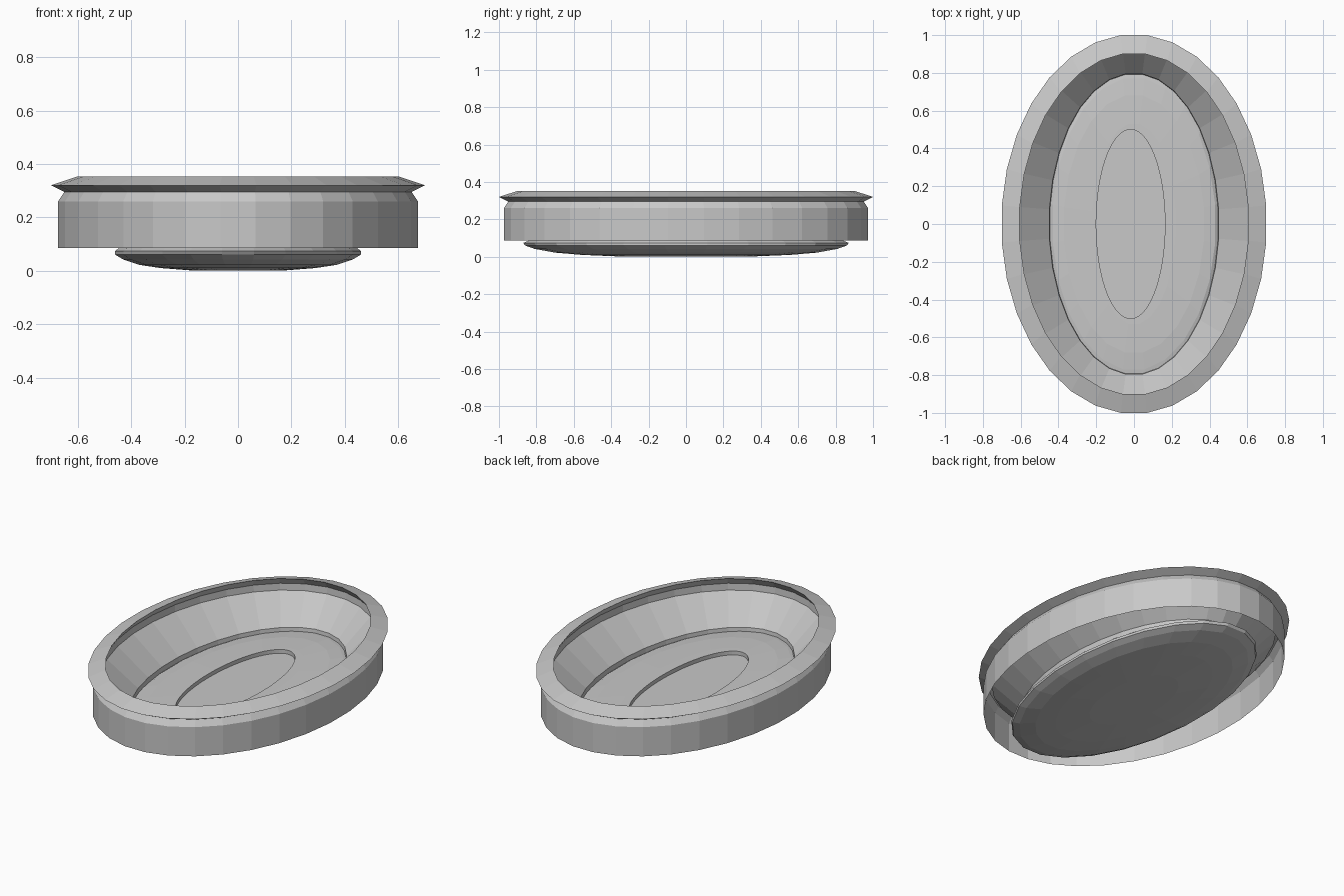
import bpy, bmesh, math

if "Cube" in bpy.data.objects:
    bpy.data.objects.remove(bpy.data.objects["Cube"])

grey = bpy.data.materials.new("light grey")
grey.diffuse_color = (0.58, 0.58, 0.58, 1)
grey.use_nodes = True
grey.node_tree.nodes["Principled BSDF"].inputs["Base Color"].default_value = grey.diffuse_color


def oval_lathe(name, rings, sides, capped):
    """Skin a stack of oval rings (rx, ry, z); optionally cap both ends."""
    bm = bmesh.new()
    k = 1 / math.cos(math.pi / sides)
    loops = []
    for rx, ry, z in rings:
        loop = []
        for i in range(sides):
            a = 2 * math.pi * (i + 0.5) / sides
            loop.append(bm.verts.new((rx * k * math.cos(a), ry * k * math.sin(a), z)))
        loops.append(loop)
    for a, b in zip(loops, loops[1:]):
        for i in range(sides):
            m = (i + 1) % sides
            bm.faces.new((a[i], a[m], b[m], b[i]))
    if capped:
        bm.faces.new(loops[0][::-1])
        bm.faces.new(loops[-1])
    me = bpy.data.meshes.new(name)
    bm.to_mesh(me)
    bm.free()
    ob = bpy.data.objects.new(name, me)
    me.materials.append(grey)
    bpy.context.collection.objects.link(ob)
    return ob


# Dish sheet: skirt open below, flared rim, sloped basin wall with a small step
dish = [
    (0.674, 0.974, 0.086), (0.674, 0.974, 0.26), (0.65, 0.95, 0.295),
    (0.70, 1.00, 0.32), (0.605, 0.90, 0.352),
    (0.632, 0.932, 0.310), (0.630, 0.930, 0.270),
    (0.448, 0.795, 0.115), (0.445, 0.792, 0.086),
]
oval_lathe("dish", dish, 32, False)

# Rounded oval base filling the basin floor
base = [
    (0.16, 0.32, 0.0), (0.29, 0.56, 0.010), (0.37, 0.70, 0.022),
    (0.43, 0.81, 0.042), (0.46, 0.86, 0.060), (0.46, 0.87, 0.074),
    (0.445, 0.84, 0.086), (0.43, 0.77, 0.096), (0.37, 0.68, 0.104),
    (0.22, 0.53, 0.108),
]
floor = oval_lathe("base", base, 24, True)

# Shallow oval recess in the floor
cutter = oval_lathe("recess_cutter", [(0.182, 0.5, 0.085), (0.182, 0.5, 0.2)], 80, True)
cutter.location.x = -0.018
cutter.hide_render = True
cutter.display_type = 'WIRE'
cut = floor.modifiers.new("recess", 'BOOLEAN')
cut.object = cutter
cut.operation = 'DIFFERENCE'
cut.solver = 'EXACT'
